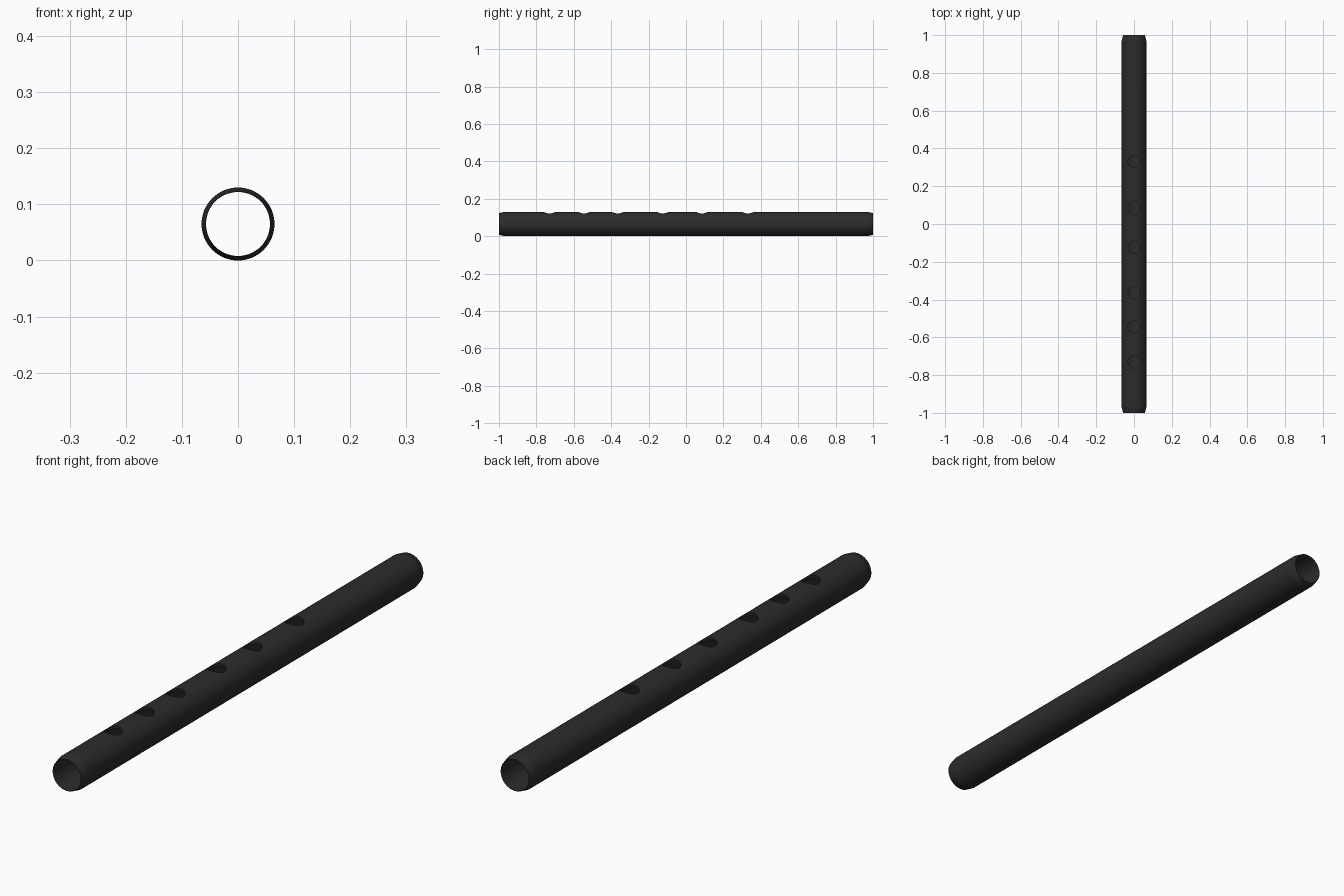
import bpy, bmesh, math
from mathutils import Matrix, Vector

if "Cube" in bpy.data.objects:
    bpy.data.objects.remove(bpy.data.objects["Cube"])

R, BORE, LIP = 0.065, 0.057, 0.058
HALF, CHAMFER = 1.0, 0.03
HOLE_R = 0.032
HOLES = [-0.73, -0.545, -0.365, -0.125, 0.085, 0.33]


def new_object(name, bm):
    bmesh.ops.recalc_face_normals(bm, faces=bm.faces)
    mesh = bpy.data.meshes.new(name)
    bm.to_mesh(mesh)
    bm.free()
    obj = bpy.data.objects.new(name, mesh)
    bpy.context.collection.objects.link(obj)
    return obj


# Tube: closed wall profile (y, radius) with chamfered ends, spun about the y axis
profile = [(-HALF, BORE), (-HALF, LIP), (-HALF + CHAMFER, R),
           (HALF - CHAMFER, R), (HALF, LIP), (HALF, BORE)]
bm = bmesh.new()
verts = [bm.verts.new((0, y, R + r)) for y, r in profile]
edges = [bm.edges.new((verts[i], verts[(i + 1) % len(verts)])) for i in range(len(verts))]
bmesh.ops.spin(bm, geom=verts + edges, cent=(0, 0, R), axis=(0, 1, 0),
               angle=math.tau, steps=64, use_duplicate=False)
bmesh.ops.remove_doubles(bm, verts=bm.verts, dist=1e-5)
tube = new_object("flute_tube", bm)

# Finger hole cutters, through the top wall only
bm = bmesh.new()
for y in HOLES:
    bmesh.ops.create_cone(bm, cap_ends=True, segments=48, radius1=HOLE_R, radius2=HOLE_R,
                          depth=0.1, matrix=Matrix.Translation(Vector((0, y, 0.13))))
cutter = new_object("finger_hole_cutter", bm)
cutter.hide_render = True

# Drill the finger holes
mod = tube.modifiers.new("finger_holes", 'BOOLEAN')
mod.operation = 'DIFFERENCE'
mod.solver = 'EXACT'
mod.object = cutter
bpy.context.view_layer.objects.active = tube
tube.select_set(True)
bpy.ops.object.modifier_apply(modifier=mod.name)
bpy.data.objects.remove(cutter)

# Smooth walls, crisp chamfers and hole rims
bpy.ops.object.shade_smooth_by_angle(angle=math.radians(10))

# Black finish
mat = bpy.data.materials.new("black_finish")
mat.diffuse_color = (0.025, 0.025, 0.025, 1)
mat.use_nodes = True
mat.node_tree.nodes["Principled BSDF"].inputs["Base Color"].default_value = mat.diffuse_color
tube.data.materials.clear()
tube.data.materials.append(mat)
